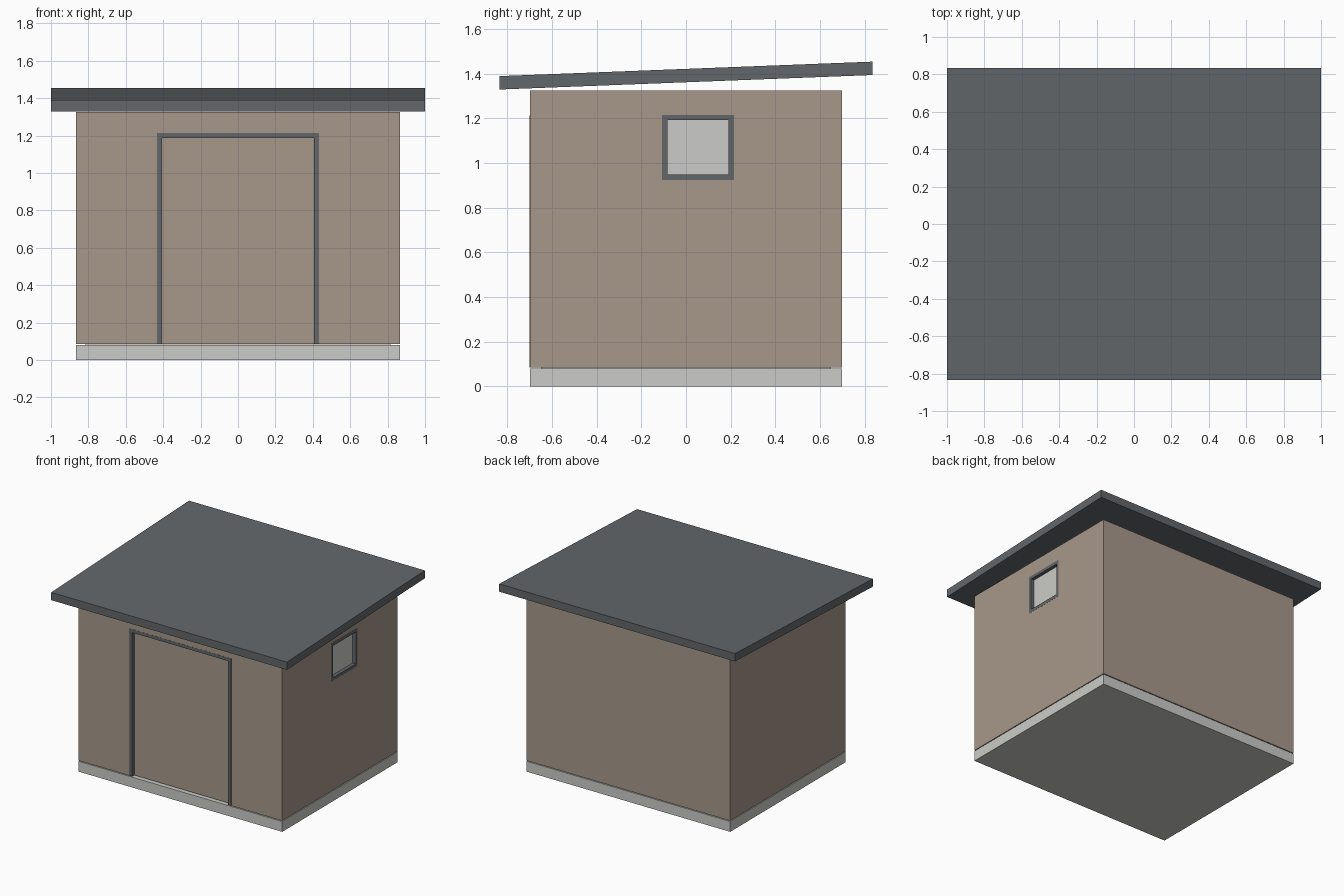
import bpy, bmesh

if "Cube" in bpy.data.objects:
    bpy.data.objects.remove(bpy.data.objects["Cube"])


def material(name, rgb):
    m = bpy.data.materials.new(name)
    lin = [((c / 255 + 0.055) / 1.055) ** 2.4 for c in rgb]
    m.diffuse_color = (*lin, 1)
    m.use_nodes = True
    m.node_tree.nodes["Principled BSDF"].inputs["Base Color"].default_value = m.diffuse_color
    return m


TAN = material("warm_tan", (167, 153, 139))
DARK = material("dark_slate", (99, 103, 106))
LIGHT = material("light_grey", (203, 204, 200))


def box(name, x, y, z, mat=None, slope=0.0):
    """Box from (min, max) ranges; slope raises z along y."""
    bm = bmesh.new()
    bmesh.ops.create_cube(bm, size=1)
    for v in bm.verts:
        v.co = [r[0] if c < 0 else r[1] for c, r in zip(v.co, (x, y, z))]
        v.co.z += slope * v.co.y
    mesh = bpy.data.meshes.new(name)
    bm.to_mesh(mesh)
    bm.free()
    ob = bpy.data.objects.new(name, mesh)
    bpy.context.collection.objects.link(ob)
    if mat:
        mesh.materials.append(mat)
    return ob


def cut(target, cutter):
    cutter.hide_render = True
    cutter.hide_set(True)
    cutter.display_type = 'WIRE'
    mod = target.modifiers.new(cutter.name, 'BOOLEAN')
    mod.operation = 'DIFFERENCE'
    mod.solver = 'EXACT'
    mod.object = cutter


W, D, T = 0.865, 0.70, 0.05      # half width, half depth, wall thickness
Z0, Z1 = 0.085, 1.325            # wall bottom and top

# Foundation and raised inner floor
box("foundation", (-W, W), (-D, D), (0, 0.079), LIGHT)
box("inner_floor", (-W + T, W - T), (-D + T, D - T), (0.079, 0.087), LIGHT)

# Hollow walls with door and window openings
walls = box("walls", (-W, W), (-D, D), (Z0, Z1), TAN)
cut(walls, box("room_cutter", (-W + T, W - T), (-D + T, D - T), (0, 1.6)))
cut(walls, box("door_cutter", (-0.433, 0.433), (-D - 0.1, -D + 0.1), (0, 1.213)))
cut(walls, box("window_cutter", (W - 0.1, W + 0.1), (-0.108, 0.214), (0.924, 1.216)))

# Door frame flush with the front wall, door panel set back
fy = (-D - 0.001, -D + T)
for side, s in (("left", -1), ("right", 1)):
    box("door_jamb_" + side, tuple(sorted((s * 0.433, s * 0.407))), fy, (Z0, 1.188), DARK)
box("door_head", (-0.433, 0.433), fy, (1.188, 1.213), DARK)
box("door_panel", (-0.407, 0.407), (-D + 0.025, -D + T - 0.002), (Z0, 1.188), TAN)

# Window frame flush with the right wall, pane set back
fx = (W - T, W + 0.001)
for side, y in (("front", (-0.108, -0.084)), ("back", (0.19, 0.214))):
    box("window_jamb_" + side, fx, y, (0.924, 1.216), DARK)
for side, z in (("sill", (0.924, 0.948)), ("head", (1.192, 1.216))):
    box("window_" + side, fx, (-0.084, 0.19), z, DARK)
box("window_pane", (W - T + 0.01, W - 0.025), (-0.084, 0.19), (0.948, 1.192), LIGHT)

# Sloping roof slab, higher at the back
box("roof", (-1, 1), (-0.835, 0.835), (1.362, 1.422), DARK, slope=0.0388)
